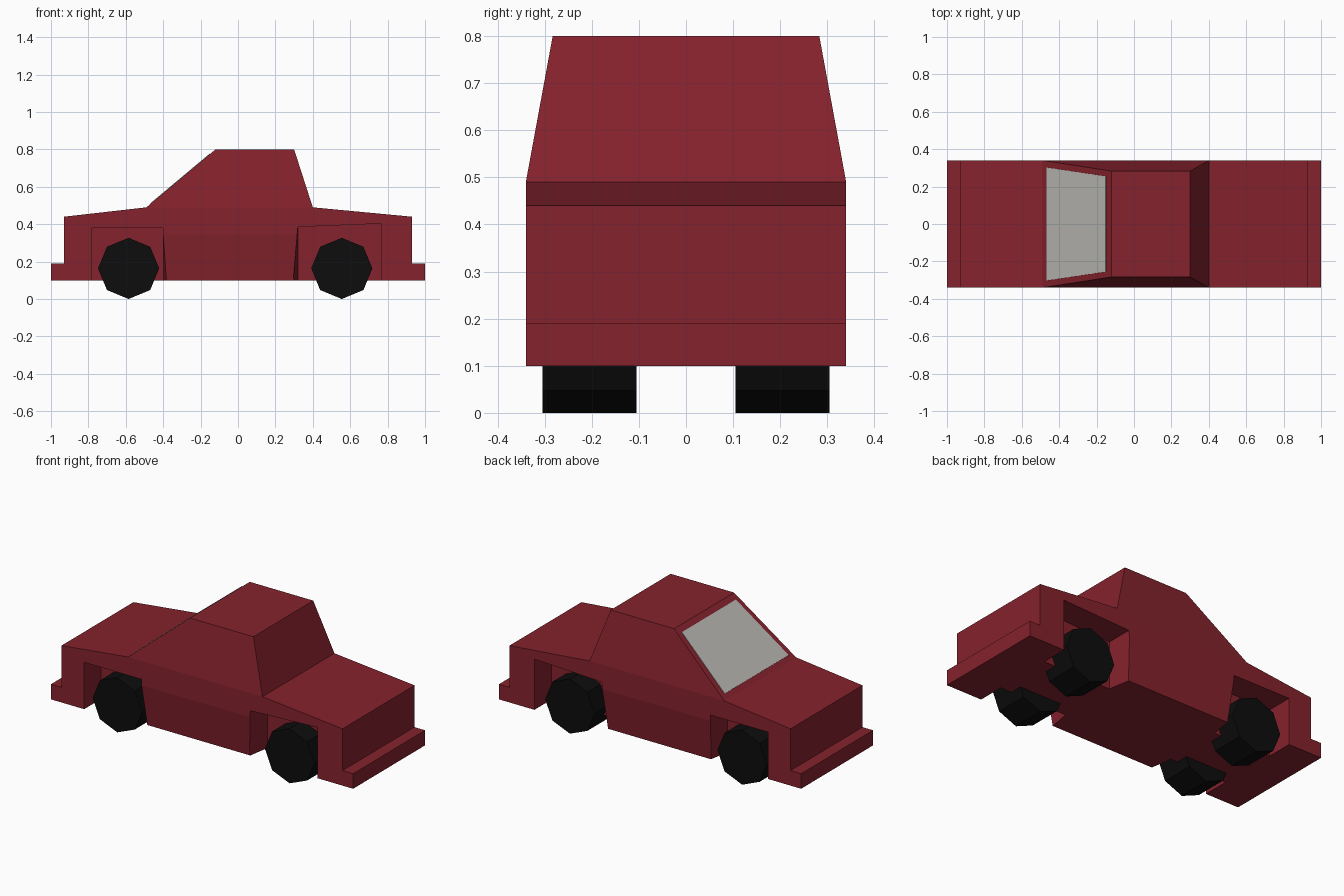
import bpy, bmesh, math
from mathutils import Vector

if "Cube" in bpy.data.objects:
    bpy.data.objects.remove(bpy.data.objects["Cube"])


def material(name, rgb):
    m = bpy.data.materials.new(name)
    m.diffuse_color = (*rgb, 1)
    m.use_nodes = True
    m.node_tree.nodes["Principled BSDF"].inputs["Base Color"].default_value = m.diffuse_color
    return m


RED = material("dark red paint", (0.235, 0.016, 0.026))
BLACK = material("black rubber", (0.004, 0.004, 0.004))
GLASS = material("pale grey glass", (0.50, 0.49, 0.46))


def finish(bm, name, mat):
    bmesh.ops.recalc_face_normals(bm, faces=bm.faces)
    me = bpy.data.meshes.new(name)
    bm.to_mesh(me)
    bm.free()
    me.materials.append(mat)
    ob = bpy.data.objects.new(name, me)
    bpy.context.collection.objects.link(ob)
    return ob


def loft(a, b, name, mat):
    """Closed solid between two matching loops of points."""
    bm = bmesh.new()
    la, lb = [[bm.verts.new(p) for p in loop] for loop in (a, b)]
    bm.faces.new(la)
    bm.faces.new(lb)
    n = len(a)
    for i in range(n):
        j = (i + 1) % n
        bm.faces.new((la[i], la[j], lb[j], lb[i]))
    return finish(bm, name, mat)


# Body: side profile with bumpers, extruded across the width
profile = [(-1, .10), (-1, .19), (-.93, .19), (-.93, .44), (-.49, .49),
           (.40, .49), (.93, .44), (.93, .19), (1, .19), (1, .10)]
body = loft([(x, -.34, z) for x, z in profile],
            [(x, .34, z) for x, z in profile], "car_body", RED)

# Cabin: the flat top face pulled up to the narrower roof
bm = bmesh.new()
bm.from_mesh(body.data)
top = max(bm.faces, key=lambda f: f.calc_center_median().z)
ext = bmesh.ops.extrude_face_region(bm, geom=[top])
for v in (g for g in ext["geom"] if isinstance(g, bmesh.types.BMVert)):
    v.co = (-.12 if v.co.x < 0 else .30, math.copysign(.283, v.co.y), .80)
if top.is_valid:
    bmesh.ops.delete(bm, geom=[top], context='FACES_ONLY')
bmesh.ops.recalc_face_normals(bm, faces=bm.faces)
bm.to_mesh(body.data)
bm.free()


def cut(cutter):
    mod = body.modifiers.new("cut", 'BOOLEAN')
    mod.operation = 'DIFFERENCE'
    mod.solver = 'EXACT'
    mod.object = cutter
    bpy.context.view_layer.objects.active = body
    bpy.ops.object.modifier_apply(modifier=mod.name)
    bpy.data.objects.remove(cutter)


# Wheel wells (x and top height at both ends, plus flare towards the sill)
IN = .18
for s in (-1, 1):
    for x0, z0, x1, z1, f0, f1 in ((-.78, .38, -.40, .38, 0, .03),
                                   (.32, .385, .765, .403, -.03, 0)):
        inner = [(x0, s * IN, .05), (x1, s * IN, .05), (x1, s * IN, z1), (x0, s * IN, z0)]
        outer = [(x0 + f0, s * .36, .05), (x1 + f1, s * .36, .05),
                 (x1, s * .36, z1), (x0, s * .36, z0)]
        cut(loft(inner, outer, "well_cutter", RED))
    # Sill below the doors leans inwards
    wedge = [(.34, .345), (.31, .10), (.31, .05), (.40, .05), (.40, .345)]
    cut(loft([(-.42, s * y, z) for y, z in wedge],
             [(.34, s * y, z) for y, z in wedge], "sill_cutter", RED))

# Wheels: eight-sided drums
R = .1635
for end, cx in (("front", -.585), ("rear", .555)):
    for side, s in (("left", -1), ("right", 1)):
        ring = [(cx + R * math.cos(k * math.pi / 4), R + R * math.sin(k * math.pi / 4))
                for k in range(8)]
        loft([(x, s * .105, z) for x, z in ring],
             [(x, s * .305, z) for x, z in ring], f"{end}_{side}_wheel", BLACK)

# Windscreen: thin plate on the sloping front of the cabin
foot, head = Vector((-.49, 0, .49)), Vector((-.12, 0, .80))
normal = Vector((-.31, 0, .37)).normalized()
plate = []
for t, half in ((.065, .302), (.92, .255)):
    p = foot.lerp(head, t)
    plate += [p + Vector((0, sy * half, 0)) for sy in ((-1, 1) if t < .5 else (1, -1))]
loft([p - normal * .003 for p in plate], [p + normal * .003 for p in plate],
     "windscreen", GLASS)
